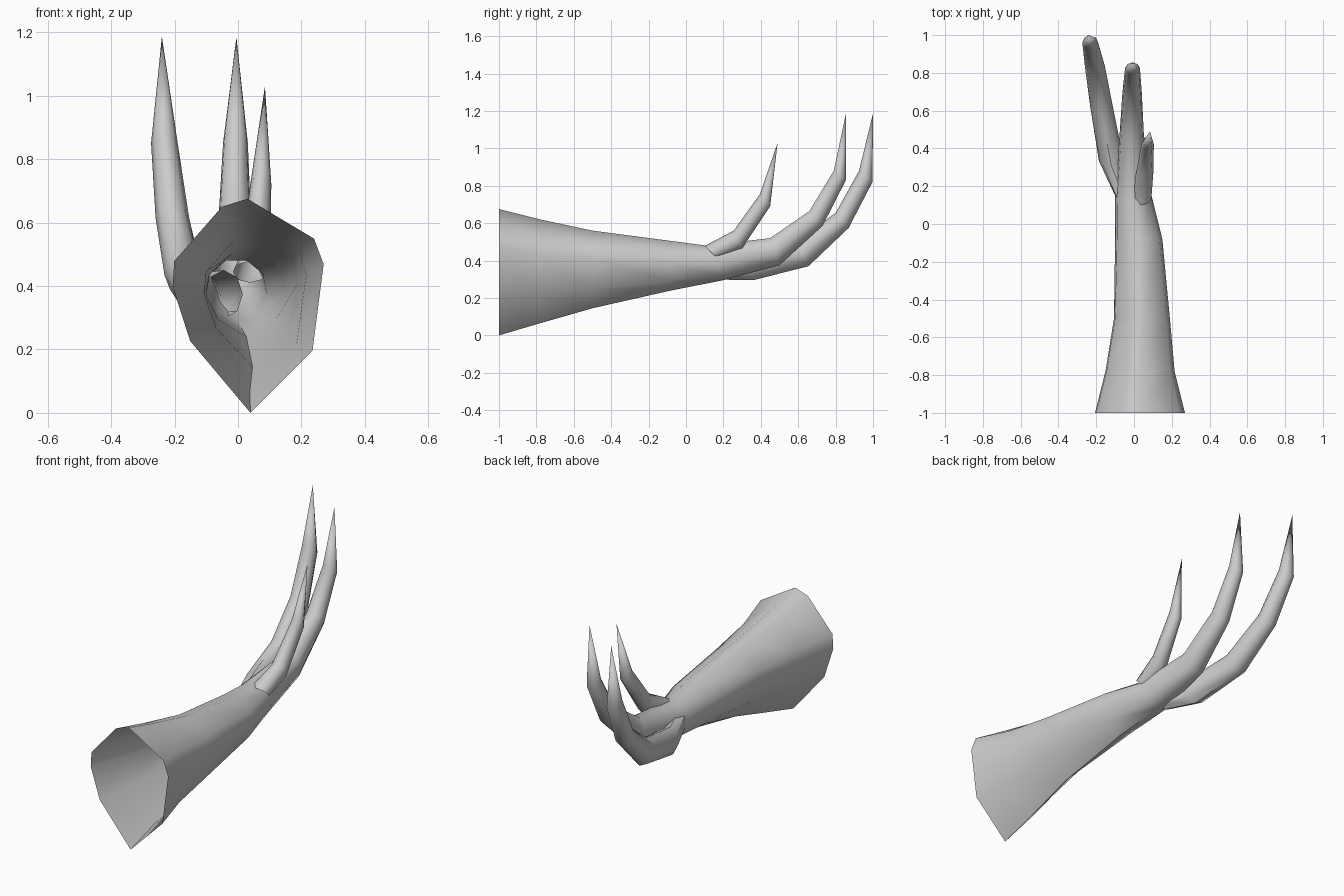
import bpy, bmesh, math
from mathutils import Vector

if "Cube" in bpy.data.objects:
    bpy.data.objects.remove(bpy.data.objects["Cube"])


def normalise(pts):
    """Fit a 2D outline to the -1..1 box."""
    us, vs = [p[0] for p in pts], [p[1] for p in pts]
    return [((2 * u - min(us) - max(us)) / (max(us) - min(us)),
             (2 * v - min(vs) - max(vs)) / (max(vs) - min(vs))) for u, v in pts]


def polygon(n):
    """Regular outline starting at the bottom point."""
    angles = [math.tau * i / n - math.pi / 2 for i in range(n)]
    return normalise([(math.cos(a), math.sin(a)) for a in angles])


def ring(shape, x, half, y0, z0, y1, z1):
    """Place an outline between a low point (y0, z0) and a high point (y1, z1)."""
    return [Vector((x + half * u,
                    (y0 + y1) / 2 + v * (y1 - y0) / 2,
                    (z0 + z1) / 2 + v * (z1 - z0) / 2)) for u, v in shape]


def loft(name, rings, tip):
    """Skin the rings, leave the first one open and close at a pointed tip."""
    bm = bmesh.new()
    loops = [[bm.verts.new(p) for p in r] for r in rings]
    n = len(loops[0])
    for a, b in zip(loops, loops[1:]):
        for i in range(n):
            j = (i + 1) % n
            bm.faces.new((a[j], a[i], b[i], b[j]))
    end = bm.verts.new(tip)
    for i in range(n):
        bm.faces.new((loops[-1][(i + 1) % n], loops[-1][i], end))
    mesh = bpy.data.meshes.new(name)
    bm.to_mesh(mesh)
    bm.free()
    obj = bpy.data.objects.new(name, mesh)
    bpy.context.collection.objects.link(obj)
    bpy.ops.object.select_all(action='DESELECT')
    obj.select_set(True)
    bpy.context.view_layer.objects.active = obj
    bpy.ops.object.shade_smooth_by_angle(angle=math.radians(50))
    return obj


# Forearm flowing into the middle claw: keeled opening blends to a round section
keel = normalise([(0.04, 0.005), (0.235, 0.20), (0.27, 0.47), (0.24, 0.55), (0.03, 0.675),
                  (-0.05, 0.65), (-0.20, 0.48), (-0.205, 0.40), (-0.15, 0.23)])
round9 = polygon(9)
arm_sections = [  # blend, x, half width, low y z, high y z
    (0.0, 0.032, 0.238, -1.0, 0.0, -1.0, 0.675),
    (0.1, 0.032, 0.183, -0.78, 0.065, -0.78, 0.62),
    (0.2, 0.042, 0.148, -0.5, 0.145, -0.5, 0.56),
    (0.6, 0.025, 0.125, -0.08, 0.24, -0.08, 0.505),
    (1.0, -0.005, 0.095, 0.2, 0.295, 0.11, 0.48),
    (1.0, -0.012, 0.064, 0.5, 0.375, 0.45, 0.52),
    (1.0, -0.01, 0.051, 0.73, 0.585, 0.66, 0.665),
    (1.0, -0.008, 0.039, 0.855, 0.83, 0.79, 0.88),
]
arm_rings = []
for t, *place in arm_sections:
    mix = [(a[0] * (1 - t) + b[0] * t, a[1] * (1 - t) + b[1] * t)
           for a, b in zip(keel, round9)]
    arm_rings.append(ring(mix, *place))
loft("forearm_and_middle_claw", arm_rings, (-0.005, 0.855, 1.185))

# Side claws, with open roots buried in the hand
round8 = polygon(8)
claws = {
    "left_claw": ([
        (-0.045, 0.06, 0.2, 0.298, 0.12, 0.45),
        (-0.12, 0.066, 0.36, 0.295, 0.31, 0.44),
        (-0.172, 0.06, 0.655, 0.37, 0.59, 0.50),
        (-0.207, 0.053, 0.87, 0.575, 0.80, 0.655),
        (-0.232, 0.042, 0.997, 0.82, 0.925, 0.88)], (-0.24, 1.0, 1.187)),
    "right_claw": ([
        (0.038, 0.054, 0.17, 0.41, 0.10, 0.478),
        (0.058, 0.045, 0.30, 0.465, 0.255, 0.56),
        (0.072, 0.033, 0.45, 0.69, 0.395, 0.755)], (0.085, 0.49, 1.03)),
}
for name, (sections, tip) in claws.items():
    loft(name, [ring(round8, *s) for s in sections], tip)
